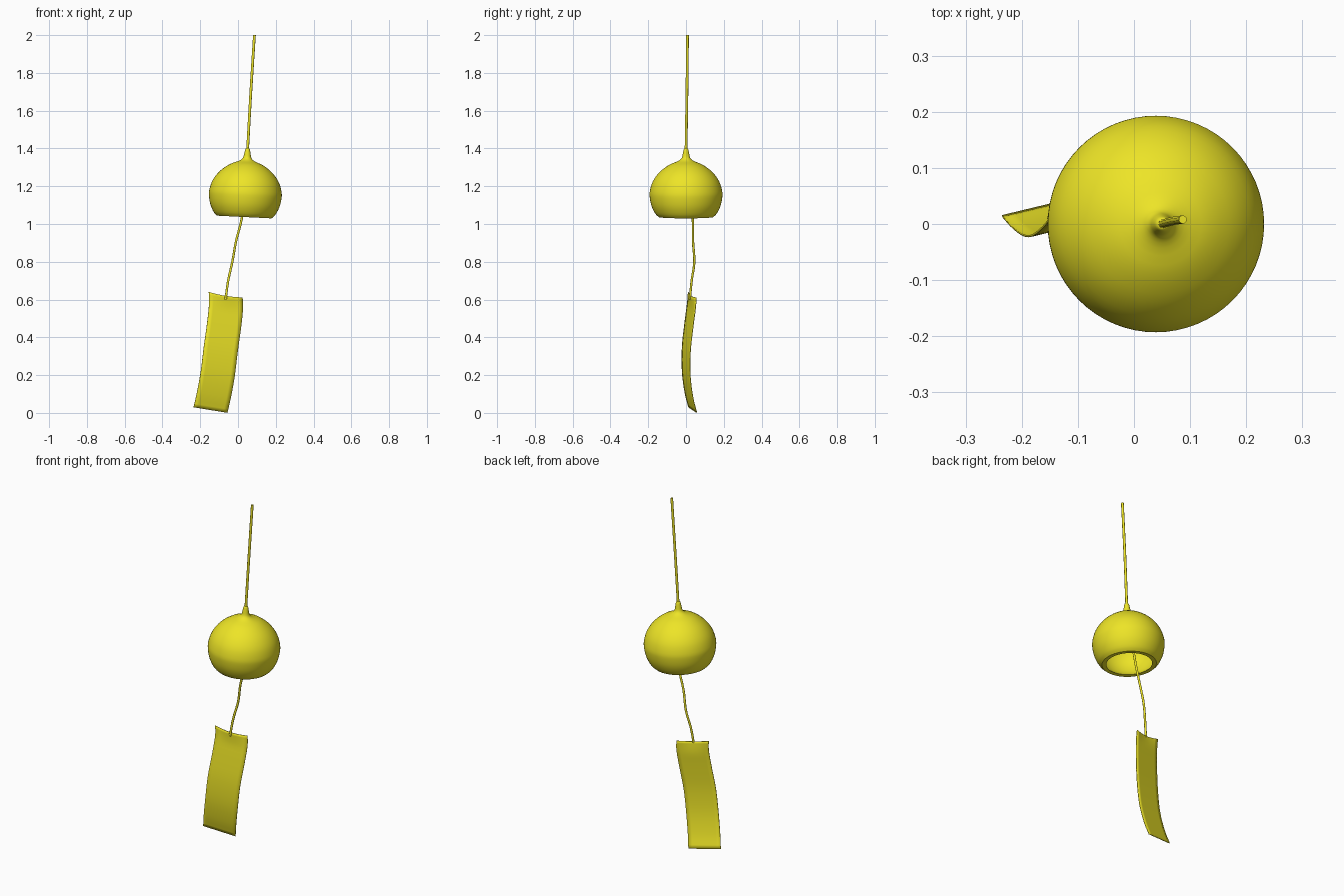
import bpy, bmesh, math
from mathutils import Vector, Matrix

if "Cube" in bpy.data.objects:
    bpy.data.objects.remove(bpy.data.objects["Cube"])

mat = bpy.data.materials.new("yellow")
mat.diffuse_color = (0.85, 0.78, 0.02, 1)
mat.use_nodes = True
mat.node_tree.nodes["Principled BSDF"].inputs["Base Color"].default_value = mat.diffuse_color


def finish(name, bm, angle=40):
    bmesh.ops.recalc_face_normals(bm, faces=bm.faces)
    me = bpy.data.meshes.new(name)
    bm.to_mesh(me)
    bm.free()
    me.materials.append(mat)
    ob = bpy.data.objects.new(name, me)
    bpy.context.collection.objects.link(ob)
    bpy.ops.object.select_all(action='DESELECT')
    ob.select_set(True)
    bpy.context.view_layer.objects.active = ob
    bpy.ops.object.shade_smooth_by_angle(angle=math.radians(angle))
    return ob


def smooth_path(pts, n=5):
    """Catmull-Rom interpolation through the points."""
    p = [Vector(q) for q in pts]
    p = [2 * p[0] - p[1]] + p + [2 * p[-1] - p[-2]]
    out = []
    for a, b, c, d in zip(p, p[1:], p[2:], p[3:]):
        for k in range(n):
            t = k / n
            out.append(0.5 * (2 * b + (c - a) * t + (2 * a - 5 * b + 4 * c - d) * t * t
                              + (3 * b - a - 3 * c + d) * t ** 3))
    return out + [p[-2]]


def cord(name, pts, radius):
    cu = bpy.data.curves.new(name, 'CURVE')
    cu.dimensions = '3D'
    cu.bevel_depth = radius
    cu.bevel_resolution = 2
    cu.use_fill_caps = True
    path = smooth_path(pts)
    sp = cu.splines.new('POLY')
    sp.points.add(len(path) - 1)
    for q, v in zip(sp.points, path):
        q.co = (*v, 1)
    cu.materials.append(mat)
    ob = bpy.data.objects.new(name, cu)
    bpy.context.collection.objects.link(ob)


# Bell: outer and inner profile (radius, height), lathed and slightly tilted
outer = [(0, .365), (.011, .362), (.017, .335), (.023, .312), (.043, .296), (.09, .276),
         (.14, .238), (.175, .19), (.191, .14), (.192, .105), (.183, .06), (.164, .02), (.145, 0)]
inner = [(.122, .001), (.15, .03), (.172, .08), (.176, .13), (.158, .19), (.12, .238), (.06, .268), (0, .275)]
profile = smooth_path([(r, 0, z) for r, z in outer], 3) + smooth_path([(r, 0, z) for r, z in inner], 3)
bm = bmesh.new()
vs = [bm.verts.new((max(v.x, 0), 0, v.z)) for v in profile]
es = [bm.edges.new(e) for e in zip(vs, vs[1:])]
bmesh.ops.spin(bm, geom=vs + es, cent=(0, 0, 0), axis=(0, 0, 1), angle=2 * math.pi, steps=64)
bmesh.ops.remove_doubles(bm, verts=bm.verts, dist=1e-5)
bm.transform(Matrix.Translation((.033, 0, 1.037)) @ Matrix.Rotation(.05, 4, 'Y'))
finish("bell", bm)

# Hanging cord above, tongue cord below
cord("hanging_cord", [(.05, 0, 1.38), (.068, .005, 1.7), (.087, .008, 2.0)], .0075)
cord("tongue_cord", [(.046, .005, 1.33), (.038, .025, 1.18), (.02, .036, 1.03), (-.01, .037, .91),
                     (-.03, .044, .8), (-.052, .03, .7), (-.066, .02, .6)], .0065)

# Paper strip: left edge curve swept across its width
left = smooth_path([(-.155, .012, .64), (-.153, .007, .58), (-.163, -.006, .48), (-.181, -.02, .35),
                    (-.197, -.02, .22), (-.217, -.006, .11), (-.235, .014, .03)], 4)
across = Vector((.179, .043, -.029))
bm = bmesh.new()
N = 8
rows = []
for i, v in enumerate(left):
    curl = max(0, 1 - i / 5)
    rows.append([bm.verts.new(v + across * (k / N)
                 + Vector((0, -.01, -.006)) * curl * math.sin(math.pi * k / N)) for k in range(N + 1)])
for a, b in zip(rows, rows[1:]):
    for k in range(N):
        bm.faces.new((a[k], a[k + 1], b[k + 1], b[k]))
paper = finish("paper_strip", bm)
sol = paper.modifiers.new("thickness", 'SOLIDIFY')
sol.thickness = .004
sol.offset = 0
